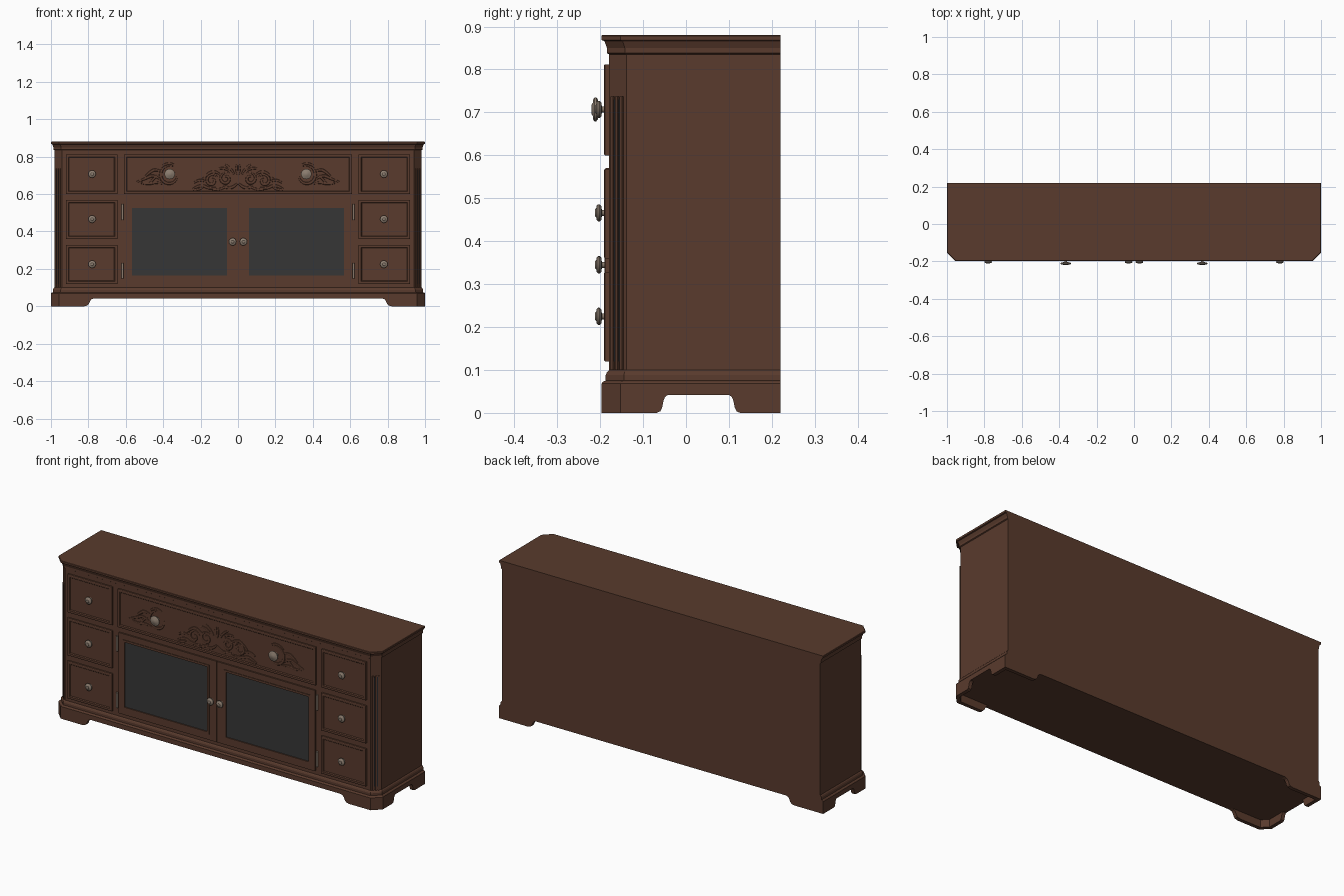
import bpy, bmesh, math
from mathutils import Matrix, Vector

if "Cube" in bpy.data.objects:
    bpy.data.objects.remove(bpy.data.objects["Cube"])


def material(name, rgb):
    m = bpy.data.materials.new(name)
    m.diffuse_color = (*rgb, 1)
    m.use_nodes = True
    m.node_tree.nodes["Principled BSDF"].inputs["Base Color"].default_value = m.diffuse_color
    return m


WOOD = material("brown wood", (0.100, 0.043, 0.026))
GLASS = material("dark glass", (0.037, 0.037, 0.037))
METAL = material("aged metal", (0.26, 0.205, 0.16))
GROOVE = material("dark groove", (0.02, 0.024, 0.028))


def finish(bm, name, mat, mirror=False, smooth=False):
    bmesh.ops.recalc_face_normals(bm, faces=bm.faces[:])
    me = bpy.data.meshes.new(name)
    bm.to_mesh(me)
    bm.free()
    me.materials.append(mat)
    ob = bpy.data.objects.new(name, me)
    bpy.context.collection.objects.link(ob)
    decorate(ob, mirror, smooth)
    return ob


def decorate(ob, mirror, smooth):
    if smooth:
        bpy.ops.object.select_all(action='DESELECT')
        ob.select_set(True)
        bpy.context.view_layer.objects.active = ob
        bpy.ops.object.shade_smooth_by_angle(angle=math.radians(40))
    if mirror:
        mod = ob.modifiers.new("mirror", 'MIRROR')
        mod.use_mirror_merge = False


def add_box(bm, x0, x1, y0, y1, z0, z1):
    m = Matrix.Translation(((x0 + x1) / 2, (y0 + y1) / 2, (z0 + z1) / 2)) @ \
        Matrix.Diagonal((x1 - x0, y1 - y0, z1 - z0, 1))
    return bmesh.ops.create_cube(bm, size=1, matrix=m)["verts"]


def add_prism(bm, pts, offset):
    f = bm.faces.new([bm.verts.new(p) for p in pts])
    ext = bmesh.ops.extrude_face_region(bm, geom=[f], use_keep_orig=True)["geom"]
    bmesh.ops.translate(bm, vec=offset, verts=[v for v in ext if isinstance(v, bmesh.types.BMVert)])


def loft(name, levels):
    """Stack of chamfered-front outlines, each (inset, height)."""
    bm = bmesh.new()
    rings = []
    for d, z in levels:
        x, y, c = 1 - d, -0.197 + d, 0.044 - 0.2 * d
        pts = [(-x, 0.22), (-x, y + c), (-x + c, y), (x - c, y), (x, y + c), (x, 0.22)]
        rings.append([bm.verts.new((*p, z)) for p in pts])
    for a, b in zip(rings, rings[1:]):
        for i in range(6):
            j = (i + 1) % 6
            bm.faces.new((a[i], a[j], b[j], b[i]))
    bm.faces.new(rings[0])
    bm.faces.new(rings[-1])
    return finish(bm, name, WOOD)


# Main case, base and top mouldings
loft("plinth", [(0, 0.042), (0, 0.068), (0.004, 0.073), (0.010, 0.075)])
loft("base_moulding", [(0.010, 0.075), (0.010, 0.088), (0.013, 0.095), (0.018, 0.1)])
loft("case", [(0.018, 0.098), (0.018, 0.836)])
loft("top_moulding", [(0.018, 0.835), (0.013, 0.838), (0.013, 0.85), (0.010, 0.858),
                      (0.007, 0.866), (0.001, 0.868), (0, 0.87), (0, 0.878), (0.002, 0.88)])

# Bracket feet: front, side and back pieces with a curved inner end
CURVE = [(0, 0), (0.017, 0.004), (0.025, 0.013), (0.031, 0.028), (0.038, 0.037), (0.052, 0.042)]


def bracket(start, end):
    """Profile from the outer end to the curved inner end."""
    s = 1 if end > start else -1
    k = 0.052 if abs(end - start) > 0.13 else 0.026
    cur = [(end - s * (k - u * k / 0.052), z) for u, z in CURVE]
    return [(start, 0)] + cur + [(start, 0.042)]


bm = bmesh.new()
T = 0.02
add_prism(bm, [(a, -0.197, z) for a, z in bracket(0.956, 0.77)], (0, T, 0))
add_prism(bm, [(a, 0.22, z) for a, z in bracket(1, 0.77)], (0, -T, 0))
add_prism(bm, [(1, a, z) for a, z in bracket(-0.153, -0.042)], (-T, 0, 0))
add_prism(bm, [(1, a, z) for a, z in bracket(0.22, 0.10)], (-T, 0, 0))
add_prism(bm, [(0.956, -0.197, 0), (1, -0.153, 0), (0.98, -0.145, 0), (0.948, -0.177, 0)], (0, 0, 0.042))
finish(bm, "bracket_feet", WOOD, mirror=True)

# Corner pilasters on the chamfers, with dark flutes
TURN = Matrix.Translation((0.9615, -0.1585, 0)) @ Matrix.Rotation(math.radians(45), 4, 'Z')


def corner_boxes(name, mat, spans, out, z0, z1):
    bm = bmesh.new()
    for a, b in spans:
        add_box(bm, a, b, -out, 0.002, z0, z1)
    bmesh.ops.transform(bm, matrix=TURN, verts=bm.verts[:])
    finish(bm, name, mat, mirror=True)


corner_boxes("corner_pilaster", WOOD, [(-0.019, -0.011), (-0.004, 0.004), (0.011, 0.019)], 0.006, 0.1, 0.737)
corner_boxes("corner_flutes", GROOVE, [(-0.011, -0.004), (0.004, 0.011)], 0.002, 0.12, 0.73)


# Drawer fronts with a moulded lip around a sunken panel
def drawer(name, x0, x1, z0, z1, mirror):
    bm = bmesh.new()
    add_box(bm, x0, x1, -0.189, -0.175, z0, z1)
    bm.normal_update()
    f = min(bm.faces, key=lambda q: q.calc_center_median().y)
    for t, d in ((0.003, 0.002), (0.010, 0), (0.004, -0.005)):
        bmesh.ops.inset_individual(bm, faces=[f], thickness=t, depth=d, use_even_offset=True)
    finish(bm, name, WOOD, mirror=mirror)


ROWS = [(0.60, 0.812), (0.36, 0.568), (0.12, 0.328)]
for n, (z0, z1) in enumerate(ROWS):
    drawer(f"side_drawer_{n + 1}", 0.645, 0.92, z0, z1, True)
drawer("centre_drawer", -0.61, 0.61, 0.60, 0.812, False)


# Doors: frame, raised bead, glass
def ring(name, xo0, xo1, zo0, zo1, w, y):
    """Rectangular frame; w = widths left, right, bottom, top."""
    bm = bmesh.new()
    l, r, b, t = w
    add_box(bm, xo0, xo0 + l, y, -0.176, zo0, zo1)
    add_box(bm, xo1 - r, xo1, y, -0.176, zo0, zo1)
    add_box(bm, xo0 + l, xo1 - r, y, -0.176, zo0, zo0 + b)
    add_box(bm, xo0 + l, xo1 - r, y, -0.176, zo1 - t, zo1)
    finish(bm, name, WOOD, mirror=True)


ring("door_frame", 0.002, 0.605, 0.12, 0.57, (0.048, 0.03, 0.035, 0.035), -0.187)
ring("door_bead", 0.046, 0.579, 0.152, 0.538, (0.012,) * 4, -0.190)
bm = bmesh.new()
add_box(bm, 0.056, 0.569, -0.184, -0.177, 0.162, 0.528)
finish(bm, "door_glass", GLASS, mirror=True)


# Turned knobs
def knob(name, x, z, r, tip):
    bm = bmesh.new()
    prof = [(0.011, -0.182), (0.011, -0.187), (0.007, -0.189), (0.007, tip + 0.016), (r * 0.8, tip + 0.015),
            (r, tip + 0.011), (r, tip + 0.007), (r * 0.85, tip + 0.004), (r * 0.55, tip + 0.003), (r * 0.4, tip)]
    n = 20
    rings = [[bm.verts.new((x + q * math.cos(2 * math.pi * i / n), y, z + q * math.sin(2 * math.pi * i / n)))
              for i in range(n)] for q, y in prof]
    for a, b in zip(rings, rings[1:]):
        for i in range(n):
            bm.faces.new((a[i], a[(i + 1) % n], b[(i + 1) % n], b[i]))
    bm.faces.new(rings[0])
    bm.faces.new(rings[-1])
    finish(bm, name, METAL, mirror=True, smooth=True)


for n, z in enumerate((0.707, 0.466, 0.225)):
    knob(f"side_drawer_knob_{n + 1}", 0.78, z, 0.020, -0.212)
knob("door_knob", 0.029, 0.345, 0.020, -0.212)
knob("centre_drawer_knob", 0.365, 0.707, 0.028, -0.22)

# Door hinges
bm = bmesh.new()
for z in (0.19, 0.505):
    bmesh.ops.create_cone(bm, cap_ends=True, segments=12, radius1=0.006, radius2=0.006, depth=0.085,
                          matrix=Matrix.Translation((0.617, -0.185, z)))
finish(bm, "hinges", METAL, mirror=True, smooth=True)


# Carved scrollwork on the centre drawer: tapered strokes, flattened against the panel
def spiral(cx, cz, r, start, turns, shrink=0.25):
    return [(cx + r * (1 - (1 - shrink) * t) * math.cos(start + turns * 2 * math.pi * t),
             cz + r * (1 - (1 - shrink) * t) * math.sin(start + turns * 2 * math.pi * t))
            for t in [i / 20 for i in range(21)]]


def carving(name, strokes):
    cu = bpy.data.curves.new(name, 'CURVE')
    cu.dimensions = '3D'
    cu.bevel_depth = 0.009
    cu.bevel_resolution = 2
    cu.resolution_u = 5
    cu.use_fill_caps = True
    for pts in strokes:
        sp = cu.splines.new('NURBS')
        sp.points.add(len(pts) - 1)
        sp.use_endpoint_u = True
        sp.order_u = 3
        for i, (p, (x, z)) in enumerate(zip(sp.points, pts)):
            p.co = (x, 0, z, 1)
            p.radius = 0.35 + 0.65 * math.sin(math.pi * (i + 0.3) / (len(pts) - 0.4))
    ob = bpy.data.objects.new(name, cu)
    bpy.context.collection.objects.link(ob)
    bpy.ops.object.select_all(action='DESELECT')
    ob.select_set(True)
    bpy.context.view_layer.objects.active = ob
    bpy.ops.object.convert(target='MESH')
    ob = bpy.context.view_layer.objects.active
    for v in ob.data.vertices:
        v.co.y = -0.185 + v.co.y * 0.6
    ob.data.materials.clear()
    ob.data.materials.append(WOOD)
    decorate(ob, True, True)


centre = [spiral(0.065, 0.682, 0.035, 2.2, -1.3), spiral(0.140, 0.672, 0.036, 2.8, -1.2),
          [(0.0, 0.70), (0.012, 0.735), (0.004, 0.76)], [(0.02, 0.705), (0.04, 0.745), (0.07, 0.757)],
          [(0.045, 0.722), (0.075, 0.745), (0.105, 0.735)], [(0.0, 0.66), (0.02, 0.64), (0.05, 0.63), (0.09, 0.64)],
          [(0.09, 0.70), (0.12, 0.725), (0.16, 0.712), (0.19, 0.68)],
          [(0.10, 0.635), (0.15, 0.625), (0.20, 0.655), (0.245, 0.625)],
          [(0.17, 0.665), (0.205, 0.685), (0.235, 0.66)], [(0.05, 0.65), (0.09, 0.62), (0.14, 0.622)],
          [(0.19, 0.635), (0.215, 0.62), (0.24, 0.622)]]
carving("centre_scroll_carving", centre)

side = [spiral(0.365, 0.700, 0.055, 2.0, -0.85, 0.7), [(0.34, 0.755), (0.375, 0.775), (0.41, 0.745)],
        [(0.41, 0.675), (0.45, 0.705), (0.49, 0.685), (0.54, 0.665)],
        [(0.41, 0.72), (0.44, 0.735), (0.475, 0.715), (0.50, 0.69)],
        [(0.40, 0.655), (0.44, 0.665), (0.48, 0.652), (0.52, 0.66)], [(0.43, 0.70), (0.455, 0.68), (0.47, 0.66)]]
carving("side_scroll_carving", side)
